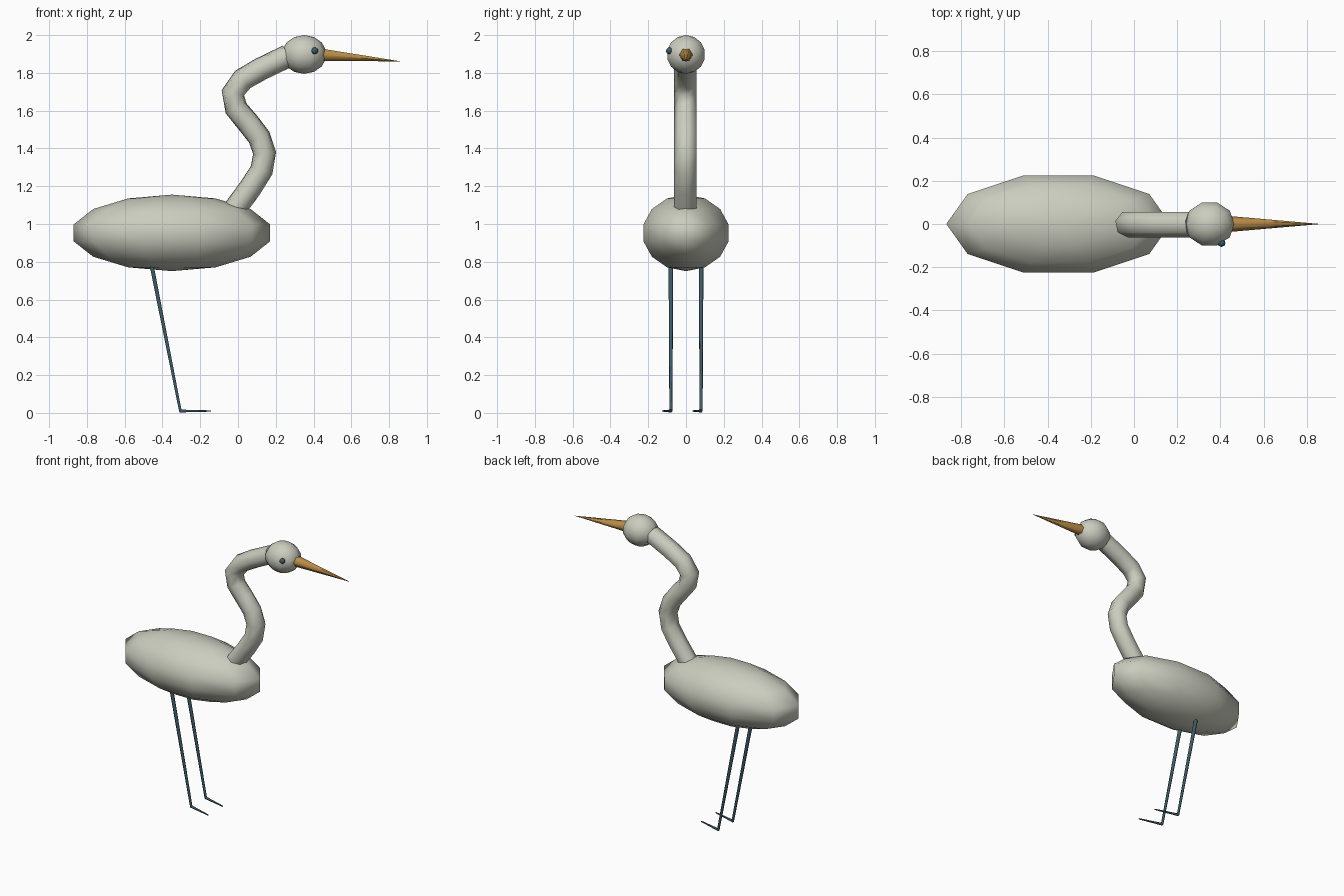
import bpy, bmesh, math
from mathutils import Vector

if "Cube" in bpy.data.objects:
    bpy.data.objects.remove(bpy.data.objects["Cube"])


def material(name, rgb):
    m = bpy.data.materials.new(name)
    m.diffuse_color = (*rgb, 1)
    m.use_nodes = True
    m.node_tree.nodes["Principled BSDF"].inputs["Base Color"].default_value = m.diffuse_color
    return m


PLUMAGE = material("pale grey plumage", (0.60, 0.61, 0.52))
OCHRE = material("ochre beak", (0.50, 0.27, 0.065))
SLATE = material("dark slate", (0.048, 0.11, 0.14))


def loft(name, rings, mat):
    """Skin a list of point rings, cap the ends, smooth sides."""
    bm = bmesh.new()
    loops = [[bm.verts.new(p) for p in ring] for ring in rings]
    n = len(loops[0])
    for a, b in zip(loops, loops[1:]):
        for i in range(n):
            j = (i + 1) % n
            bm.faces.new((a[i], a[j], b[j], b[i])).smooth = True
    for cap in (loops[0], loops[-1]):
        f = bm.faces.new(cap)
        for e in f.edges:
            e.smooth = False
    bmesh.ops.remove_doubles(bm, verts=bm.verts, dist=1e-5)
    bmesh.ops.recalc_face_normals(bm, faces=bm.faces)
    me = bpy.data.meshes.new(name)
    bm.to_mesh(me)
    bm.free()
    me.materials.append(mat)
    ob = bpy.data.objects.new(name, me)
    bpy.context.collection.objects.link(ob)
    return ob


def ball(name, centre, size, mat, segs=10, rows=7):
    """Low-sided ellipsoid with its poles up and down."""
    rings = []
    for k in range(rows + 1):
        t = math.pi * k / rows
        rings.append([Vector(centre) + Vector((
            size[0] * math.sin(t) * math.cos(2 * math.pi * i / segs),
            size[1] * math.sin(t) * math.sin(2 * math.pi * i / segs),
            size[2] * math.cos(t))) for i in range(segs)])
    return loft(name, rings, mat)


def tube(name, path, radii, sides, mat):
    """Tube along a path, with a corner facing -y."""
    pts = [Vector(p) for p in path]
    rings = []
    for k, (c, r) in enumerate(zip(pts, radii)):
        t = Vector()
        if k > 0:
            t += (c - pts[k - 1]).normalized()
        if k < len(pts) - 1:
            t += (pts[k + 1] - c).normalized()
        t.normalize()
        u = Vector((0, -1, 0))
        u = (u - t * u.dot(t)).normalized()
        v = t.cross(u)
        rings.append([c + r * (u * math.cos(2 * math.pi * i / sides)
                               + v * math.sin(2 * math.pi * i / sides))
                      for i in range(sides)])
    return loft(name, rings, mat)


# Body and head
ball("body", (-0.35, 0, 0.953), (0.533, 0.243, 0.2025), PLUMAGE)
ball("head", (0.35, 0, 1.8975), (0.119, 0.107, 0.1025), PLUMAGE)

# S-shaped neck
neck = [(-0.016, 1.08), (0.065, 1.19), (0.125, 1.285), (0.141, 1.376),
        (0.112, 1.46), (0.052, 1.537), (-0.01, 1.612), (-0.027, 1.695),
        (0.025, 1.765), (0.12, 1.82), (0.265, 1.89)]
tube("neck", [(x, 0, z) for x, z in neck], [0.0625] * len(neck), 7, PLUMAGE)

# Beak and the single eye
tube("beak", [(0.43, 0, 1.897), (0.86, 0, 1.861)], [0.0378, 0.0005], 6, OCHRE)
ball("eye", (0.405, -0.088, 1.917), (0.019, 0.018, 0.018), SLATE, 8, 6)

# Legs, each with one long toe
for side, y in (("right", -0.08), ("left", 0.08)):
    tube(side + "_leg", [(-0.463, y, 0.81), (-0.305, y, 0.009)],
         [0.0125, 0.008], 6, SLATE)
    tube(side + "_toe", [(-0.308, y, 0.010), (-0.145, y - 0.043, 0.010)],
         [0.0085, 0.004], 6, SLATE)
